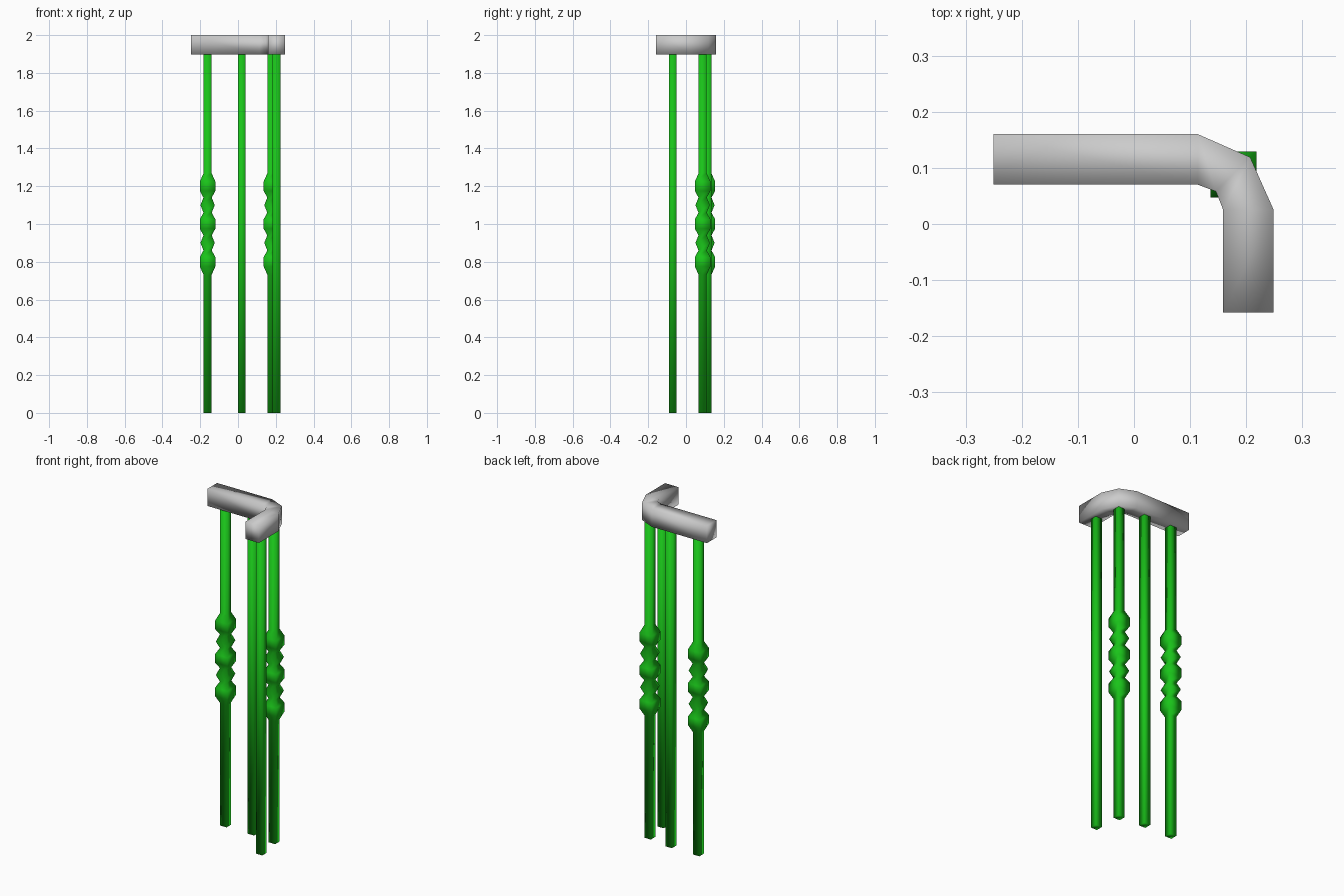
import bpy, bmesh

if "Cube" in bpy.data.objects:
    bpy.data.objects.remove(bpy.data.objects["Cube"])

green = bpy.data.materials.new("green_paint")
green.diffuse_color = (0.01, 0.55, 0.01, 1)
green.use_nodes = True
green.node_tree.nodes["Principled BSDF"].inputs["Base Color"].default_value = green.diffuse_color


def loft(name, rings, mat=None):
    """Skin a list of four-cornered rings, cap both ends, shade smooth."""
    bm = bmesh.new()
    rows = [[bm.verts.new(p) for p in ring] for ring in rings]
    for a, b in zip(rows, rows[1:]):
        for i in range(4):
            j = (i + 1) % 4
            bm.faces.new((a[i], a[j], b[j], b[i]))
    bm.faces.new(rows[0][::-1])
    bm.faces.new(rows[-1])
    bmesh.ops.recalc_face_normals(bm, faces=bm.faces[:])
    for f in bm.faces:
        f.smooth = True
    me = bpy.data.meshes.new(name)
    bm.to_mesh(me)
    bm.free()
    ob = bpy.data.objects.new(name, me)
    bpy.context.collection.objects.link(ob)
    if mat:
        me.materials.append(mat)
    return ob


# Handrail: outer and inner plan corners along the bend
Z0, Z1 = 1.897, 2.0
plan = [((-0.25, 0.16), (-0.25, 0.07)),
        ((0.114, 0.16), (0.114, 0.07)),
        ((0.207, 0.119), (0.146, 0.058)),
        ((0.249, 0.025), (0.159, 0.025)),
        ((0.249, -0.158), (0.159, -0.158))]
loft("handrail", [[(*o, Z0), (*o, Z1), (*i, Z1), (*i, Z0)] for o, i in plan])

# Baluster profiles: (height, half width)
R, K = 0.021, 0.041
plain = [(0, R), (1.9, R)]
turned = [(0, R), (0.73, R)]
for zc in (0.8, 1.0, 1.2):
    turned += [(zc - 0.025, K), (zc + 0.025, K)]      # large bead
    if zc < 1.2:                                      # small bead between necks
        turned += [(zc + 0.06, 0.022), (zc + 0.1, 0.038), (zc + 0.14, 0.022)]
turned += [(1.27, R), (1.9, R)]


def baluster(name, x, y, profile):
    loft(name, [[(x - r, y - r, z), (x + r, y - r, z),
                 (x + r, y + r, z), (x - r, y + r, z)] for z, r in profile], green)


# Balusters, alternating turned and plain
baluster("turned_baluster_end", -0.161, 0.113, turned)
baluster("plain_baluster_back", 0.02, 0.113, plain)
baluster("turned_baluster_corner", 0.177, 0.088, turned)
baluster("plain_baluster_side", 0.203, -0.07, plain)
